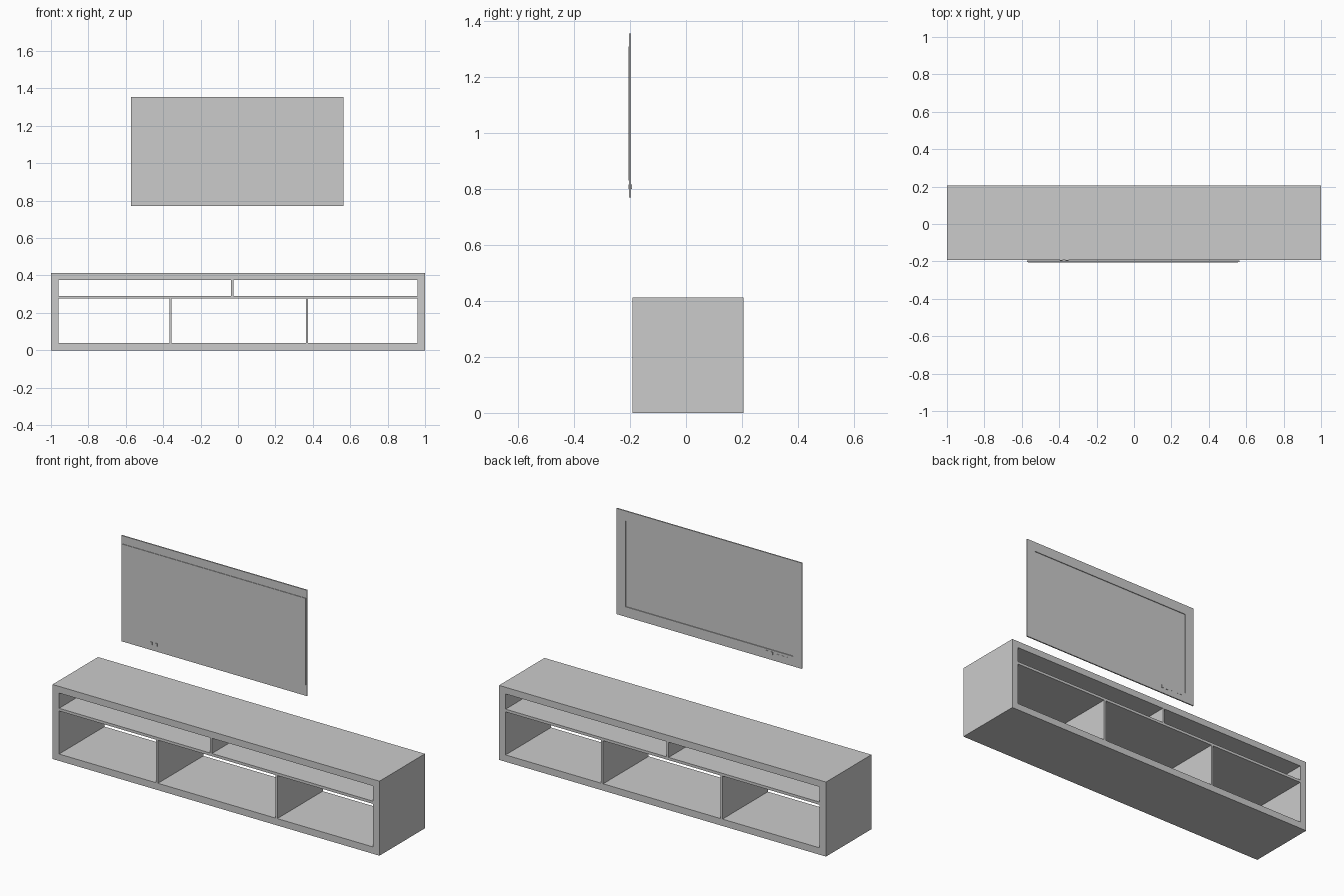
import bpy, bmesh

if "Cube" in bpy.data.objects:
    bpy.data.objects.remove(bpy.data.objects["Cube"])


def new_object(name, bm):
    mesh = bpy.data.meshes.new(name)
    bm.to_mesh(mesh)
    bm.free()
    obj = bpy.data.objects.new(name, mesh)
    bpy.context.collection.objects.link(obj)
    return obj


def box_bm(x, y, z):
    bm = bmesh.new()
    bmesh.ops.create_cube(bm, size=1)
    for v in bm.verts:
        for i, (lo, hi) in enumerate((x, y, z)):
            v.co[i] = lo if v.co[i] < 0 else hi
    return bm


def box(name, x, y, z):
    return new_object(name, box_bm(x, y, z))


# Cabinet carcass, open at front and back
DEPTH = (-0.192, 0.205)
box("cabinet_bottom", (-1, 1), DEPTH, (0, 0.038))
box("cabinet_top", (-1, 1), DEPTH, (0.375, 0.412))
for name, x in (("left", (-1, -0.96)), ("right", (0.96, 1))):
    box(f"cabinet_side_{name}", x, DEPTH, (0.038, 0.375))

# Shelf and upright dividers
box("shelf", (-0.96, 0.96), DEPTH, (0.276, 0.291))
for name, x, z in (("upper", -0.031, (0.291, 0.375)),
                   ("lower_left", -0.361, (0.038, 0.276)),
                   ("lower_right", 0.369, (0.038, 0.276))):
    box(f"divider_{name}", (x - 0.006, x + 0.006), DEPTH, z)

# Screen panel with a recessed display on the +y face
bm = box_bm((-0.571, 0.563), (-0.203, -0.196), (0.77, 1.355))
bm.normal_update()
face = max(bm.faces, key=lambda f: f.calc_center_median().y)
bmesh.ops.inset_region(bm, faces=[face], thickness=0.078)
ring = bmesh.ops.inset_region(bm, faces=[face], thickness=0.0002)
for v in face.verts:
    v.co.y -= 0.004
new_object("screen_panel", bm)

# Raised casing on the -y face
box("screen_casing", (-0.568, 0.557), (-0.206, -0.203), (0.83, 1.31))

# Small knobs passing through the panel, and flat buttons beside them
for i, x in enumerate((-0.388, -0.358)):
    box(f"knob_{i}", (x - 0.007, x + 0.007), (-0.206, -0.193), (0.8, 0.816))
for i in range(3):
    x = -0.485 + i * 0.03
    box(f"button_{i}", (x - 0.008, x + 0.008), (-0.197, -0.195), (0.805, 0.811))
